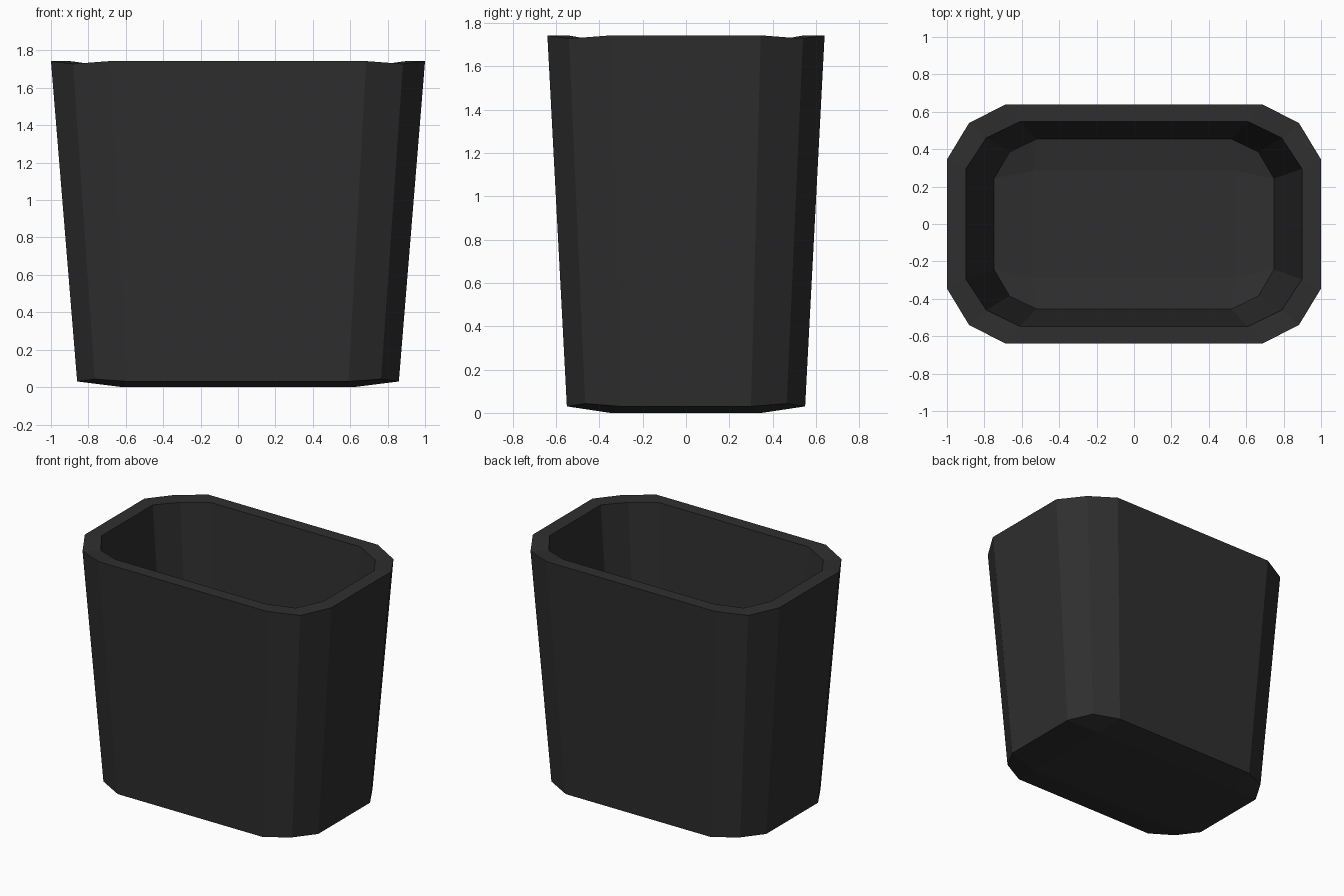
import bpy
import bmesh

if "Cube" in bpy.data.objects:
    bpy.data.objects.remove(bpy.data.objects["Cube"])

mat = bpy.data.materials.new("charcoal plastic")
mat.diffuse_color = (0.028, 0.028, 0.028, 1)
mat.use_nodes = True
mat.node_tree.nodes["Principled BSDF"].inputs["Base Color"].default_value = mat.diffuse_color

bm = bmesh.new()


def ring(corner):
    """Mirror a three-point corner (end, middle, side) into a 12-point loop."""
    loop = []
    for sx, sy, step in ((1, 1, 1), (-1, 1, -1), (-1, -1, 1), (1, -1, -1)):
        loop += [bm.verts.new((sx * x, sy * y, z)) for x, y, z in corner[::step]]
    return loop


def bridge(a, b):
    for i in range(12):
        j = (i + 1) % 12
        bm.faces.new((a[i], a[j], b[j], b[i]))


def panel(loop, x, y, z):
    """Close a loop with a flat centre, four side strips and four corner quads."""
    c = [bm.verts.new((sx * x, sy * y, z))
         for sx, sy in ((1, 1), (-1, 1), (-1, -1), (1, -1))]
    bm.faces.new(c)
    for q in range(4):
        k = 3 * q
        bm.faces.new((loop[k], loop[k + 1], loop[k + 2], c[q]))
        bm.faces.new((loop[k + 2], loop[(k + 3) % 12], c[(q + 1) % 4], c[q]))


# Tapered shell: outer base, outer rim, inner rim, inner floor
outer_base = ring([(0.86, 0.30, 0.03), (0.765, 0.465, 0.043), (0.59, 0.55, 0.03)])
outer_rim = ring([(1.0, 0.345, 1.743), (0.882, 0.54, 1.728), (0.685, 0.64, 1.743)])
inner_rim = ring([(0.898, 0.295, 1.743), (0.79, 0.46, 1.728), (0.61, 0.547, 1.743)])
inner_base = ring([(0.748, 0.243, 0.125), (0.665, 0.385, 0.14), (0.52, 0.455, 0.125)])
bridge(outer_base, outer_rim)
bridge(outer_rim, inner_rim)
bridge(inner_rim, inner_base)

# Underside and inside floor
panel(outer_base, 0.62, 0.35, 0.0)
panel(inner_base, 0.54, 0.285, 0.10)

bmesh.ops.recalc_face_normals(bm, faces=bm.faces)
mesh = bpy.data.meshes.new("waste_bin")
bm.to_mesh(mesh)
bm.free()
mesh.materials.append(mat)
bpy.context.collection.objects.link(bpy.data.objects.new("waste_bin", mesh))
